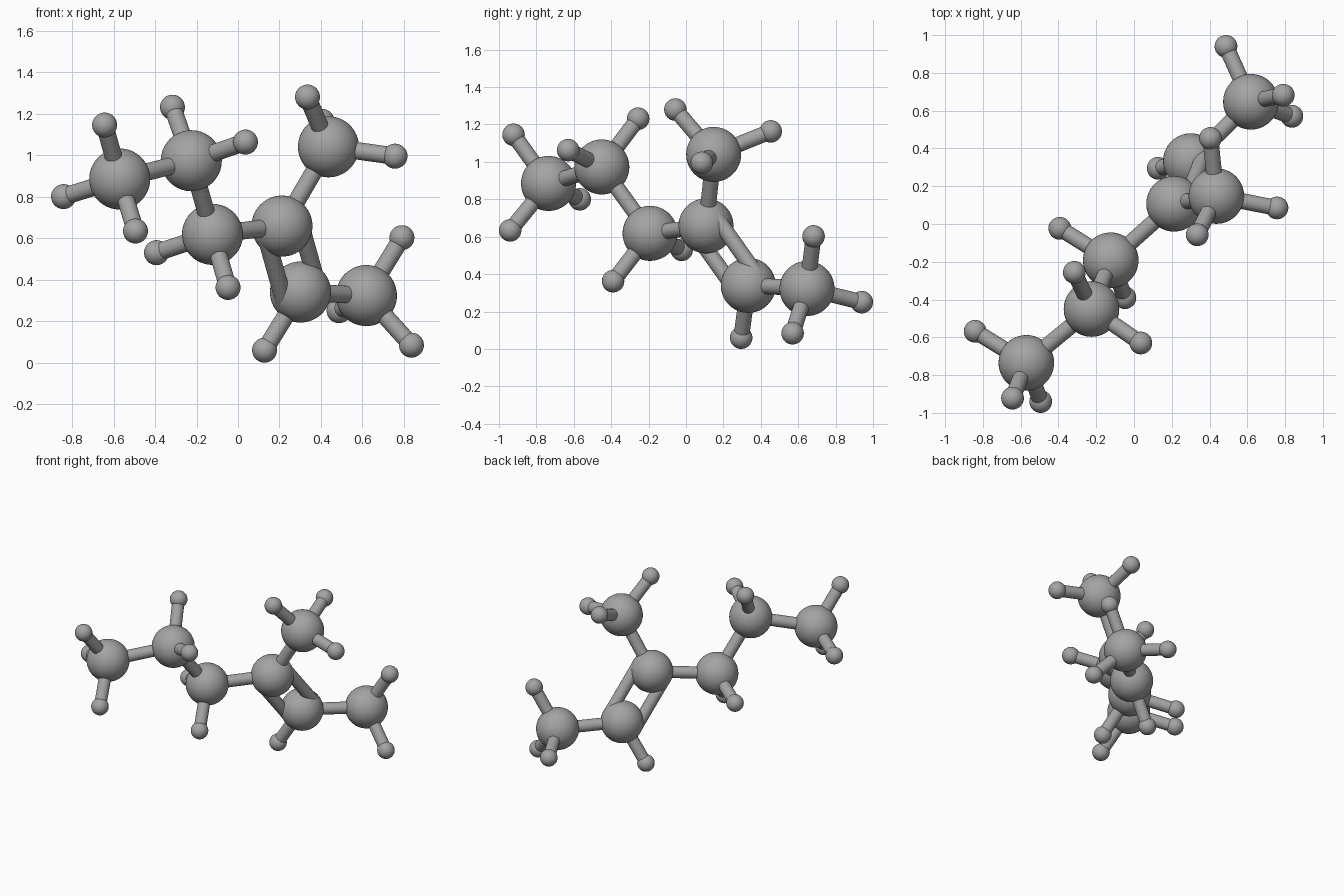
import bpy
from mathutils import Vector

cube = bpy.data.objects.get("Cube")
if cube:
    bpy.data.objects.remove(cube, do_unlink=True)

BIG_R, SMALL_R, ROD_R = 0.147, 0.06, 0.042

grey = bpy.data.materials.new("mid grey")
grey.use_nodes = True
colour = (0.37, 0.37, 0.37, 1)
grey.diffuse_color = colour
grey.node_tree.nodes["Principled BSDF"].inputs["Base Color"].default_value = colour


def finish(name):
    ob = bpy.context.object
    ob.name = name
    ob.data.materials.append(grey)
    bpy.ops.object.shade_smooth_by_angle()
    return ob


def ball(name, centre, radius):
    bpy.ops.mesh.primitive_uv_sphere_add(segments=64, ring_count=32,
                                         radius=radius, location=centre)
    return finish(name)


def rod(name, a, b, offset=Vector()):
    a, b = Vector(a) + offset, Vector(b) + offset
    bpy.ops.mesh.primitive_cylinder_add(vertices=32, radius=ROD_R,
                                        depth=(b - a).length, location=(a + b) / 2)
    ob = finish(name)
    ob.rotation_euler = (b - a).to_track_quat("Z", "Y").to_euler()
    return ob


# Large atoms, each with the small atoms attached to it
atoms = {
    "chain_end": ((-0.57, -0.735, 0.885),
                  [(-0.643, -0.922, 1.145), (-0.841, -0.568, 0.80), (-0.494, -0.94, 0.634)]),
    "chain_upper": ((-0.225, -0.45, 0.973),
                    [(-0.316, -0.256, 1.231), (0.036, -0.63, 1.063)]),
    "chain_lower": ((-0.123, -0.192, 0.618),
                    [(-0.393, -0.023, 0.53), (-0.048, -0.39, 0.362)]),
    "junction": ((0.212, 0.107, 0.658), []),
    "double_end": ((0.301, 0.333, 0.34),
                   [(0.128, 0.295, 0.06)]),
    "side_tip": ((0.619, 0.647, 0.323),
                 [(0.79, 0.682, 0.602), (0.836, 0.57, 0.084), (0.487, 0.94, 0.25)]),
    "top_tip": ((0.436, 0.148, 1.04),
                [(0.335, -0.057, 1.28), (0.757, 0.085, 0.995), (0.405, 0.453, 1.163)]),
}
for name, (centre, small) in atoms.items():
    ball(name + "_large_atom", centre, BIG_R)
    for i, p in enumerate(small, 1):
        ball(f"{name}_small_atom_{i}", p, SMALL_R)
        rod(f"{name}_small_bond_{i}", centre, p)

# Single bonds between large atoms
for a, b in [("chain_end", "chain_upper"), ("chain_upper", "chain_lower"),
             ("chain_lower", "junction"), ("junction", "top_tip"),
             ("double_end", "side_tip")]:
    rod(f"{a}_to_{b}_bond", atoms[a][0], atoms[b][0])

# Double bond: two rods set apart in the plane of the neighbouring atoms
start, end = (Vector(atoms[n][0]) for n in ("junction", "double_end"))
axis = (end - start).normalized()
across = Vector(atoms["top_tip"][0]) - Vector(atoms["chain_lower"][0])
across = (across - axis * across.dot(axis)).normalized() * (BIG_R - ROD_R)
for side, sign in (("upper", 1), ("lower", -1)):
    rod(f"double_bond_{side}", start, end, across * sign)
